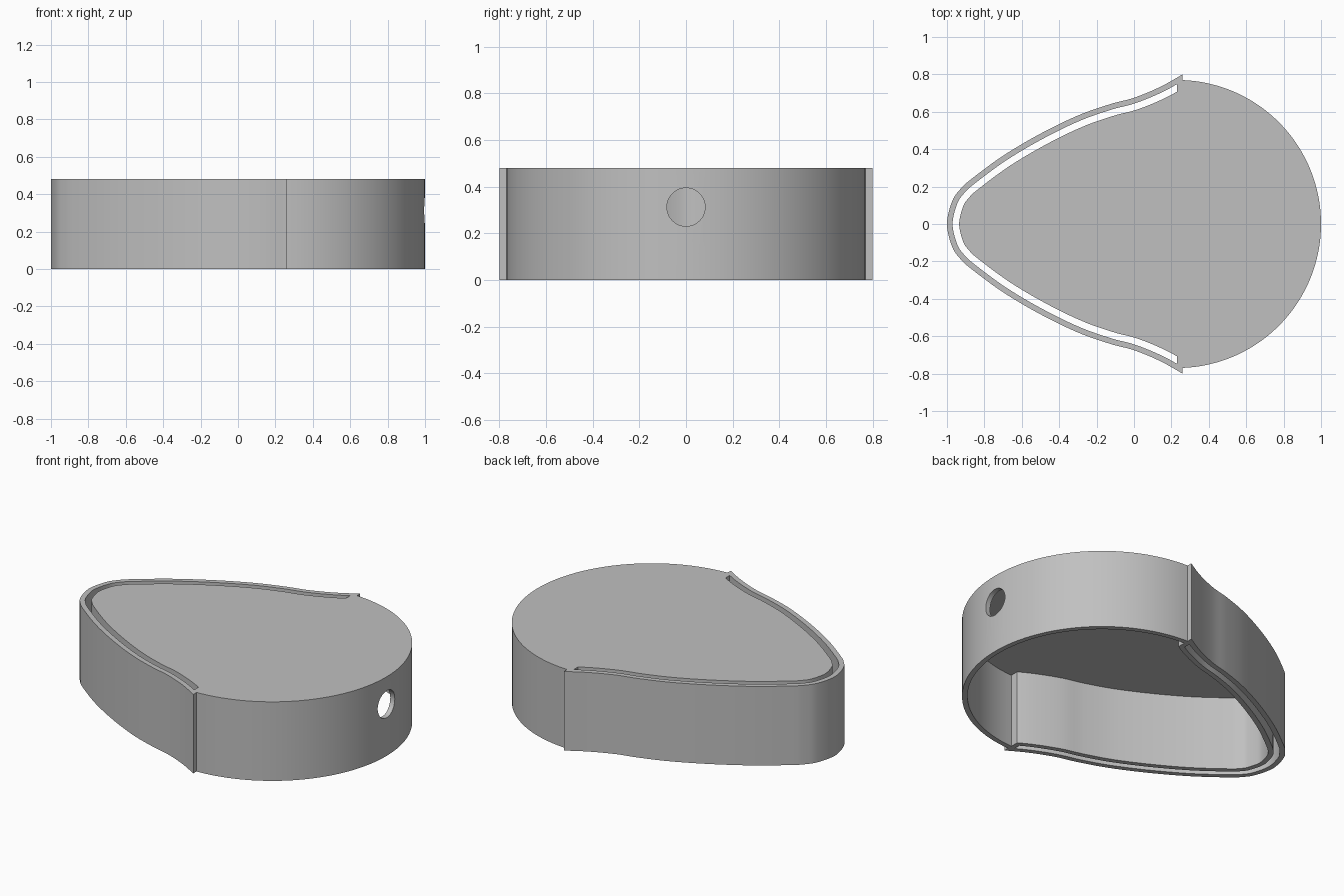
import bpy
import bmesh
import math
from mathutils import Vector

if "Cube" in bpy.data.objects:
    bpy.data.objects.remove(bpy.data.objects["Cube"], do_unlink=True)

HEIGHT, WALL, GAP = 0.48, 0.03, 0.035
STEP_X = 0.26            # where the taper meets the round end
ROUND_X, ROUND_R = 0.23, 0.77

grey = bpy.data.materials.new("plain grey")
grey.use_nodes = True
colour = (0.53, 0.53, 0.53, 1)
grey.diffuse_color = colour
grey.node_tree.nodes["Principled BSDF"].inputs["Base Color"].default_value = colour

# Tapered side, from the nose to the step
SIDE = [(-1, 0), (-0.973, 0.12), (-0.93, 0.185), (-0.87, 0.24), (-0.7, 0.365),
        (-0.5, 0.483), (-0.3, 0.58), (-0.13, 0.64), (0, 0.675), (0.14, 0.733), (0.26, 0.8)]


def mirrored(points):
    return [Vector((p.x, -p.y)) for p in reversed(points)]


def smooth_path(points, steps=6):
    """Catmull-Rom path through the points, mirrored about y = 0."""
    pts = [Vector(p) for p in points]
    ctrl = [Vector((pts[1].x, -pts[1].y))] + pts + [2 * pts[-1] - pts[-2]]
    half = []
    for a, b, c, d in zip(ctrl, ctrl[1:], ctrl[2:], ctrl[3:]):
        for i in range(steps):
            t = i / steps
            half.append(0.5 * (2 * b + (c - a) * t + (2 * a - 5 * b + 4 * c - d) * t * t
                               + (3 * b - a - 3 * c + d) * t ** 3))
    half.append(pts[-1])
    return mirrored(half)[:-1] + half


def inset(path, distance, limit):
    """Path moved inward, with both ends cut at x = limit."""
    moved = []
    for i, p in enumerate(path):
        tangent = (path[min(i + 1, len(path) - 1)] - path[max(i - 1, 0)]).normalized()
        moved.append(p + Vector((tangent.y, -tangent.x)) * distance)
    kept = [p for p in moved if p.x < limit]
    after = next(p for p in moved[len(moved) // 2:] if p.x >= limit)
    end = kept[-1].lerp(after, (limit - kept[-1].x) / (after.x - kept[-1].x))
    return [Vector((end.x, -end.y))] + kept + [end]


def round_end(radius, segments=64):
    """Arc from the step on the back around +x to the step on the front."""
    start = math.acos((STEP_X - ROUND_X) / radius)
    angles = [start * (1 - 2 * i / segments) for i in range(segments + 1)]
    return [Vector((ROUND_X + radius * math.cos(a), radius * math.sin(a))) for a in angles]


def prism(name, outline, bottom, top):
    bm = bmesh.new()
    face = bm.faces.new([bm.verts.new((p.x, p.y, bottom)) for p in outline])
    sides = bmesh.ops.extrude_face_region(bm, geom=[face])["geom"]
    verts = [v for v in sides if isinstance(v, bmesh.types.BMVert)]
    bmesh.ops.translate(bm, verts=verts, vec=(0, 0, top - bottom))
    bmesh.ops.recalc_face_normals(bm, faces=bm.faces)
    mesh = bpy.data.meshes.new(name)
    bm.to_mesh(mesh)
    bm.free()
    mesh.materials.append(grey)
    obj = bpy.data.objects.new(name, mesh)
    bpy.context.collection.objects.link(obj)
    return obj


def cut(target, cutter):
    cutter.hide_render = True
    bpy.context.view_layer.objects.active = target
    mod = target.modifiers.new("cut", "BOOLEAN")
    mod.operation, mod.solver, mod.object = "DIFFERENCE", "EXACT", cutter
    bpy.ops.object.modifier_apply(modifier=mod.name)
    bpy.data.objects.remove(cutter, do_unlink=True)


# Solid shell
side = smooth_path(SIDE)
shell = prism("shell", side + round_end(ROUND_R), 0, HEIGHT)

# Hollow underside, leaving the lid and walls
cavity = inset(side, 2 * WALL + GAP, STEP_X) + round_end(ROUND_R - WALL)
cut(shell, prism("cavity_cutter", cavity, -0.1, HEIGHT - WALL))

# Slot between the outer band and the inner wall
slot_x = STEP_X - WALL
slot = inset(side, WALL, slot_x) + inset(side, WALL + GAP, slot_x)[::-1]
cut(shell, prism("slot_cutter", slot, -0.1, HEIGHT + 0.1))

# Round port through the broad end
bpy.ops.mesh.primitive_cylinder_add(vertices=48, radius=0.082, depth=0.3,
                                    location=(1, 0, 0.313), rotation=(0, math.pi / 2, 0))
port = bpy.context.object
port.name = "port_cutter"
port.data.materials.append(grey)
cut(shell, port)

bpy.ops.object.select_all(action="DESELECT")
shell.select_set(True)
bpy.context.view_layer.objects.active = shell
bpy.ops.object.shade_smooth_by_angle(angle=math.radians(30))
